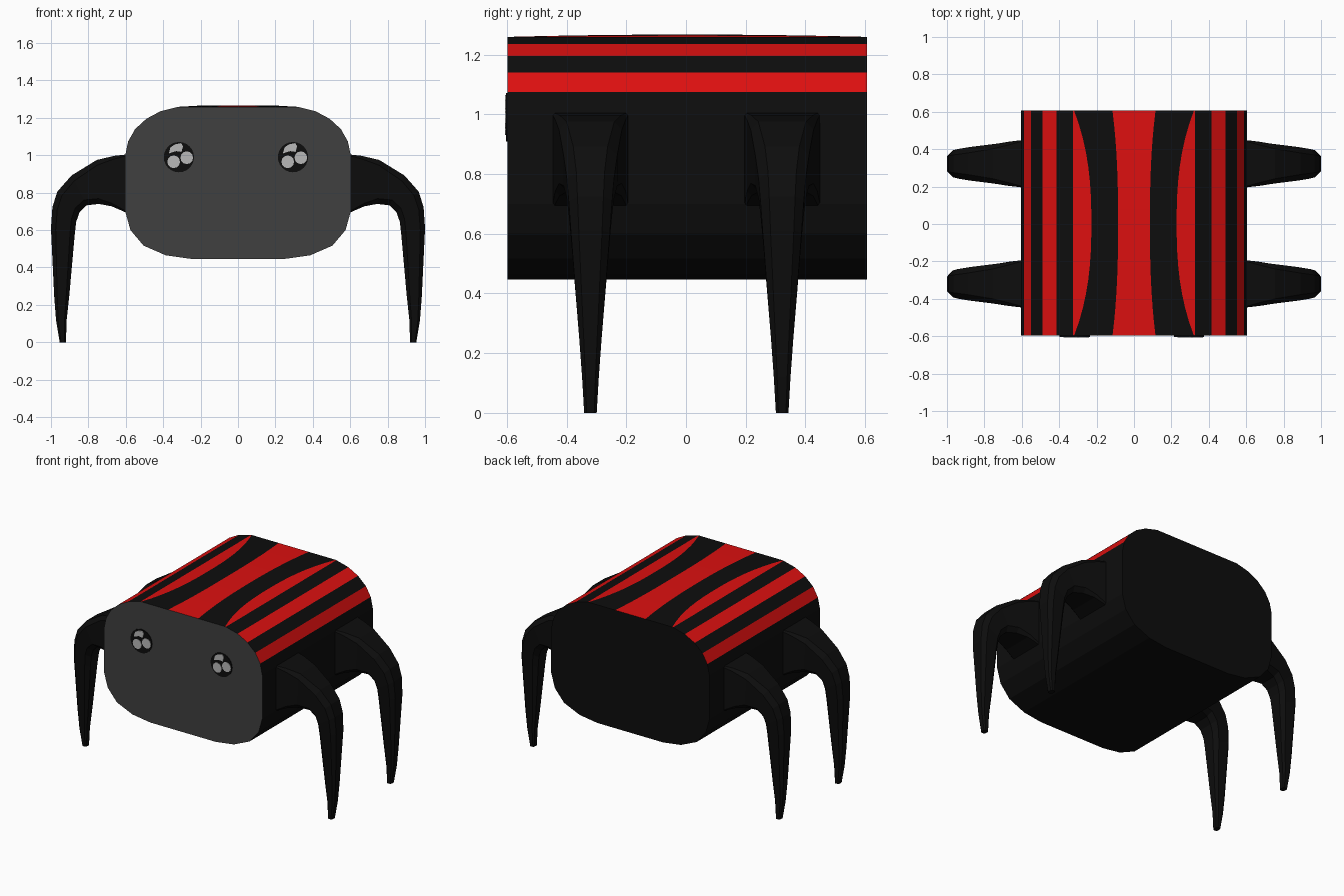
import bpy, bmesh, math

if "Cube" in bpy.data.objects:
    bpy.data.objects.remove(bpy.data.objects["Cube"])


def material(name, rgb):
    m = bpy.data.materials.new(name)
    m.diffuse_color = (*rgb, 1)
    m.use_nodes = True
    m.node_tree.nodes["Principled BSDF"].inputs["Base Color"].default_value = m.diffuse_color
    return m


BLACK = material("shell black", (0.004, 0.004, 0.004))
RED = material("stripe red", (0.72, 0.005, 0.005))
GREY = material("face grey", (0.05, 0.05, 0.05))
WHITE = material("eye highlight", (0.48, 0.48, 0.48))


def finish(name, bm, mats):
    bmesh.ops.recalc_face_normals(bm, faces=bm.faces[:])
    me = bpy.data.meshes.new(name)
    bm.to_mesh(me)
    bm.free()
    for m in mats:
        me.materials.append(m)
    ob = bpy.data.objects.new(name, me)
    bpy.context.collection.objects.link(ob)
    return ob


def loft(bm, rings):
    """Skin closed rings of points; returns faces per span and the two caps."""
    vs = [[bm.verts.new(p) for p in r] for r in rings]
    n = len(vs[0])
    spans = [[bm.faces.new((a[i], a[(i + 1) % n], b[(i + 1) % n], b[i]))
              for i in range(n)] for a, b in zip(vs, vs[1:])]
    return spans, bm.faces.new(vs[0]), bm.faces.new(vs[-1])


# Body: rounded box with stripe edges lying on the profile points
Y0, Y1 = -0.597, 0.606


def body_ring(y):
    t = abs(y - (Y0 + Y1) / 2) / ((Y1 - Y0) / 2)
    crown = 0.008 * (1 - t * t)
    half = [(0.085 + 0.03 * t ** 2.5, 1.259 + crown),
            (0.228 + 0.092 * t ** 2.5, 1.259 + crown * 0.7),
            (0.325, 1.258), (0.415, 1.235), (0.49, 1.195), (0.55, 1.14),
            (0.587, 1.075), (0.603, 1.0), (0.603, 0.70), (0.575, 0.60),
            (0.505, 0.517), (0.386, 0.465), (0.25, 0.446)]
    return [(x, y, z) for x, z in half] + [(-x, y, z) for x, z in reversed(half)]


bm = bmesh.new()
STEPS = 16
spans, front, back = loft(bm, [body_ring(Y0 + (Y1 - Y0) * i / STEPS)
                               for i in range(STEPS + 1)])
for span in spans:
    for i, f in enumerate(span):
        k = min(i, 24 - i)          # same index on both sides; 25 is the centre
        f.material_index = 1 if i == 25 or k in (1, 3, 5) else 0
front.material_index = 2
finish("body", bm, [BLACK, RED, GREY])

# Legs: outer point, inner point, width along y, corner cut
LEG = [((0.59, 1.005), (0.59, 0.69), 0.255, 0.02),
       ((0.66, 0.997), (0.675, 0.727), 0.235, 0.06),
       ((0.755, 0.975), (0.745, 0.74), 0.21, 0.12),
       ((0.89, 0.892), (0.81, 0.732), 0.18, 0.18),
       ((0.965, 0.807), (0.847, 0.695), 0.158, 0.2),
       ((0.992, 0.725), (0.865, 0.645), 0.145, 0.2),
       ((1.0, 0.61), (0.873, 0.575), 0.13, 0.2),
       ((0.983, 0.25), (0.902, 0.25), 0.075, 0.2),
       ((0.973, 0.12), (0.916, 0.12), 0.056, 0.2),
       ((0.953, 0.0), (0.92, 0.0), 0.042, 0.2)]


def leg_ring(s, cy, outer, inner, w, c):
    pts = [(0, c), (0, 1 - c), (c, 1), (1 - c, 1),
           (1, 1 - c), (1, c), (1 - c, 0), (c, 0)]
    return [(s * (outer[0] + (inner[0] - outer[0]) * u), cy + (v - 0.5) * w,
             outer[1] + (inner[1] - outer[1]) * u) for u, v in pts]


for side, s in (("right", 1), ("left", -1)):
    for end, cy in (("front", -0.32), ("back", 0.322)):
        bm = bmesh.new()
        loft(bm, [leg_ring(s, cy, *r) for r in LEG])
        finish(f"{end}_{side}_leg", bm, [BLACK])


# Eyes: thin black discs with three pale highlights each
def plate(bm, outline, y_front, y_back):
    loft(bm, [[(x, y, z) for x, z in outline] for y in (y_front, y_back)])


def circle(cx, cz, r, n):
    return [(cx + r * math.cos(math.tau * i / n), cz + r * math.sin(math.tau * i / n))
            for i in range(n)]


WEDGE = [(-0.054, 0.02), (-0.045, 0.052), (-0.022, 0.068), (0.012, 0.075),
         (0.022, 0.058), (0.014, 0.028), (-0.015, 0.032)]
for side, ex in (("left", -0.316), ("right", 0.294)):
    ez = 0.99
    bm = bmesh.new()
    plate(bm, circle(ex, ez, 0.081, 24), -0.603, -0.596)
    finish(f"{side}_eye", bm, [BLACK])
    bm = bmesh.new()
    plate(bm, circle(ex - 0.028, ez - 0.025, 0.034, 12), -0.606, -0.602)
    plate(bm, circle(ex + 0.042, ez - 0.003, 0.034, 12), -0.606, -0.602)
    plate(bm, [(ex + x, ez + z) for x, z in WEDGE], -0.606, -0.602)
    finish(f"{side}_eye_highlights", bm, [WHITE])
